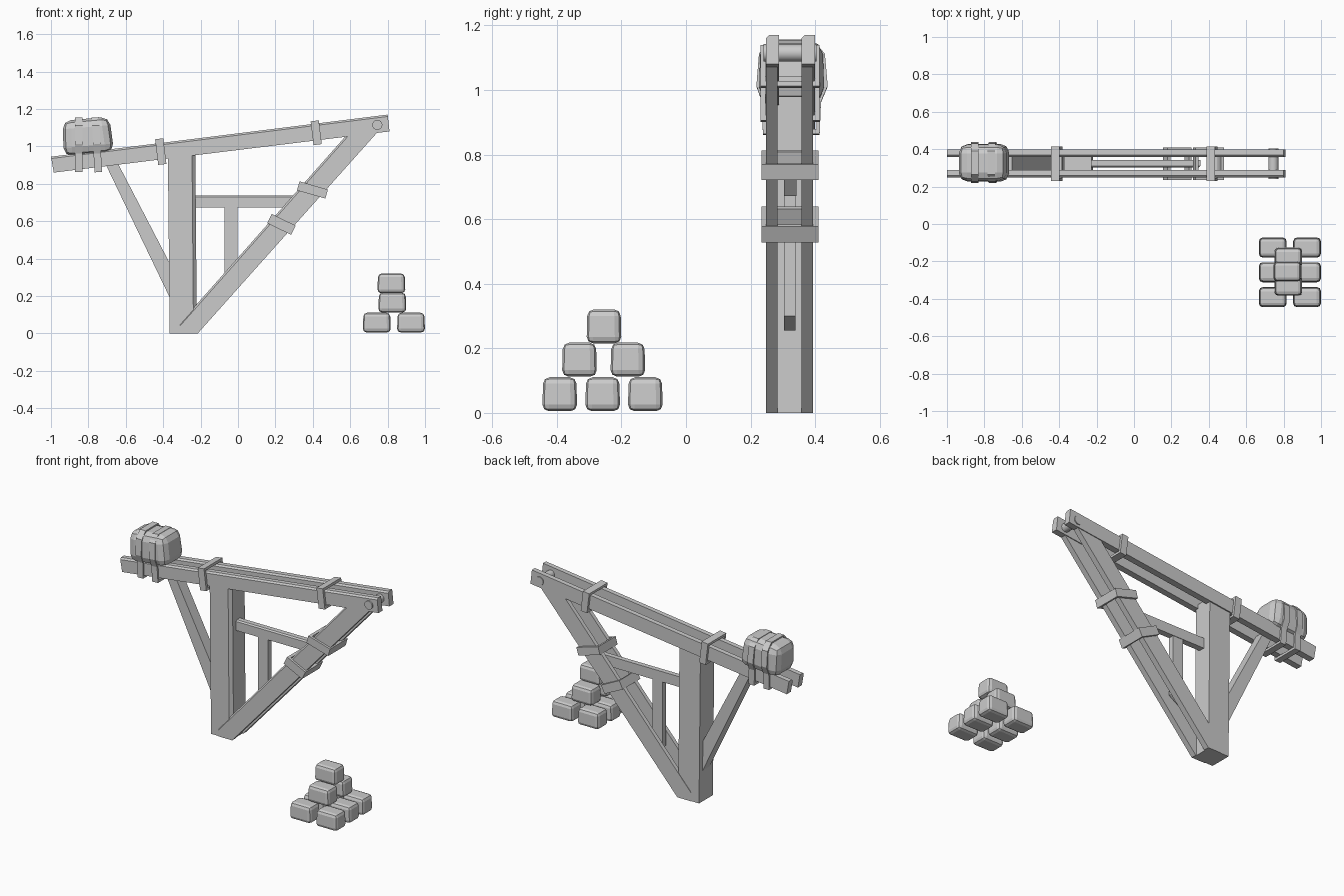
import bpy, bmesh, math
from mathutils import Matrix, Vector

cube = bpy.data.objects.get("Cube")
if cube:
    bpy.data.objects.remove(cube, do_unlink=True)

grey = bpy.data.materials.new("plain_grey")
grey.use_nodes = True
COLOUR = (0.6, 0.6, 0.6, 1)
grey.diffuse_color = COLOUR
grey.node_tree.nodes["Principled BSDF"].inputs["Base Color"].default_value = COLOUR

MID = 0.322  # centre line of the frame in y


def finish(name, bm):
    bmesh.ops.recalc_face_normals(bm, faces=bm.faces)
    mesh = bpy.data.meshes.new(name)
    bm.to_mesh(mesh)
    bm.free()
    mesh.materials.append(grey)
    obj = bpy.data.objects.new(name, mesh)
    bpy.context.collection.objects.link(obj)
    return obj


def prism(name, profile, y0, y1, chamfer=None, size=0.01):
    """Extrude an x-z profile from y0 to y1; optionally chamfer one front edge."""
    bm = bmesh.new()
    front = [bm.verts.new((x, y0, z)) for x, z in profile]
    back = [bm.verts.new((x, y1, z)) for x, z in profile]
    n = len(profile)
    bm.faces.new(front)
    bm.faces.new(back[::-1])
    for i in range(n):
        j = (i + 1) % n
        bm.faces.new((front[j], front[i], back[i], back[j]))
    if chamfer is not None:
        edge = bm.edges.get((front[chamfer], front[(chamfer + 1) % n]))
        bmesh.ops.bevel(bm, geom=[edge], offset=size, segments=1, affect='EDGES')
    return finish(name, bm)


def hoop(name, outer, inner, matrix, width):
    """Closed band: matching outer and inner loops in local y-z, width along x."""
    bm = bmesh.new()
    rings = [[bm.verts.new(matrix @ Vector((s * width / 2, y, z))) for y, z in loop]
             for s, loop in ((-1, outer), (1, outer), (1, inner), (-1, inner))]
    n = len(outer)
    for r in range(4):
        a, b = rings[r], rings[(r + 1) % 4]
        for i in range(n):
            j = (i + 1) % n
            bm.faces.new((a[i], a[j], b[j], b[i]))
    return finish(name, bm)


def rect(hy, hz):
    return [(-hy, -hz), (hy, -hz), (hy, hz), (-hy, hz)]


def clamp(name, x, z, angle, length, width, half_y=0.092):
    m = Matrix.Translation((x, MID, z)) @ Matrix.Rotation(math.radians(angle), 4, 'Y')
    hoop(name, rect(half_y, length / 2), rect(half_y - 0.016, length / 2 - 0.016), m, width)


def block(name, centre, size, bevel, segments=1, taper=1.0):
    bm = bmesh.new()
    bmesh.ops.create_cube(bm, size=1)
    for v in bm.verts:
        k = taper if v.co.z > 0 else 1
        v.co = Vector((v.co.x * size[0] * k, v.co.y * size[1] * k, v.co.z * size[2]))
        v.co += Vector(centre)
    bmesh.ops.bevel(bm, geom=bm.edges[:], offset=bevel, segments=segments,
                    profile=0.5, affect='EDGES')
    return finish(name, bm)


# Paired top rails and paired diagonal legs
rail = [(-1.0, 0.945), (0.80, 1.17), (0.81, 1.08), (-0.985, 0.86)]
leg = [(-0.31, 0.055), (0.58, 1.06), (0.745, 1.075), (-0.215, 0.0), (-0.31, 0.0)]
for side, y0, y1 in (("front", 0.248, 0.288), ("back", 0.358, 0.399)):
    prism(side + "_top_rail", rail, y0, y1, 0)
    prism(side + "_diagonal_leg", leg, y0, y1 - 0.005, 0)

# Upright post and rear brace
prism("upright_post", [(-0.365, 0.0), (-0.375, 0.96), (-0.228, 0.98), (-0.22, 0.0)],
      0.252, 0.391, 2, 0.018)
prism("rear_brace", [(-0.72, 0.93), (-0.653, 0.93), (-0.34, 0.327), (-0.34, 0.14)],
      0.288, 0.358)

# Inner struts
prism("inner_crossbar", [(-0.24, 0.672), (-0.24, 0.737), (0.355, 0.737), (0.30, 0.672)],
      0.303, 0.342, 1, 0.008)
prism("inner_strut", [(-0.073, 0.255), (-0.073, 0.68), (-0.003, 0.68), (-0.003, 0.30)],
      0.303, 0.339)

# Clamps around the rails and the legs
clamp("rear_rail_clamp", -0.413, 0.972, -7, 0.138, 0.044)
clamp("front_rail_clamp", 0.418, 1.073, -7, 0.128, 0.044)
clamp("upper_leg_clamp", 0.398, 0.767, -74, 0.158, 0.05, 0.088)
clamp("lower_leg_clamp", 0.232, 0.583, -64, 0.142, 0.055, 0.088)

# Hinge pin at the high end
bm = bmesh.new()
bmesh.ops.create_cone(bm, cap_ends=True, segments=16, radius1=0.027, radius2=0.027,
                      depth=0.165, matrix=Matrix.Translation((0.745, MID, 1.115))
                      @ Matrix.Rotation(math.pi / 2, 4, 'X'))
finish("hinge_pin", bm)
bpy.context.view_layer.objects.active = bpy.data.objects["hinge_pin"]
bpy.data.objects["hinge_pin"].select_set(True)
bpy.ops.object.shade_smooth_by_angle()

# Counterweight stone, lashed on with two straps
stone = block("counterweight_stone", (0, 0, 0), (0.27, 0.205, 0.19), 0.045, 2, 0.93)
stone.location = (-0.805, 0.327, 1.053)
stone.rotation_euler = (0, math.radians(-5), 0)
outer = [(-0.088, -0.19), (0.088, -0.19), (0.092, -0.09), (0.113, -0.04), (0.104, 0.06),
         (0.065, 0.103), (-0.062, 0.103), (-0.1, 0.06), (-0.108, -0.04), (-0.09, -0.09)]
inner = [(y * 0.88, z * 0.92) for y, z in outer]
for name, x, tilt in (("rear", -0.852, 6), ("front", -0.757, 3)):
    m = Matrix.Translation((x, 0.326, 1.052)) @ Matrix.Rotation(math.radians(tilt - 6), 4, 'Y')
    hoop(name + "_strap", outer, inner, m, 0.04)

# Stacked ammunition stones
rows = [(0.742, 0.058, (-0.391, -0.258, -0.126)), (0.925, 0.058, (-0.391, -0.258, -0.126)),
        (0.825, 0.165, (-0.33, -0.18)), (0.82, 0.268, (-0.254,))]
for r, (x, z, ys) in enumerate(rows):
    for i, y in enumerate(ys):
        block(f"pile_stone_{r}_{i}", (x, y, z), (0.15, 0.108, 0.105), 0.02, 2, 0.95)
